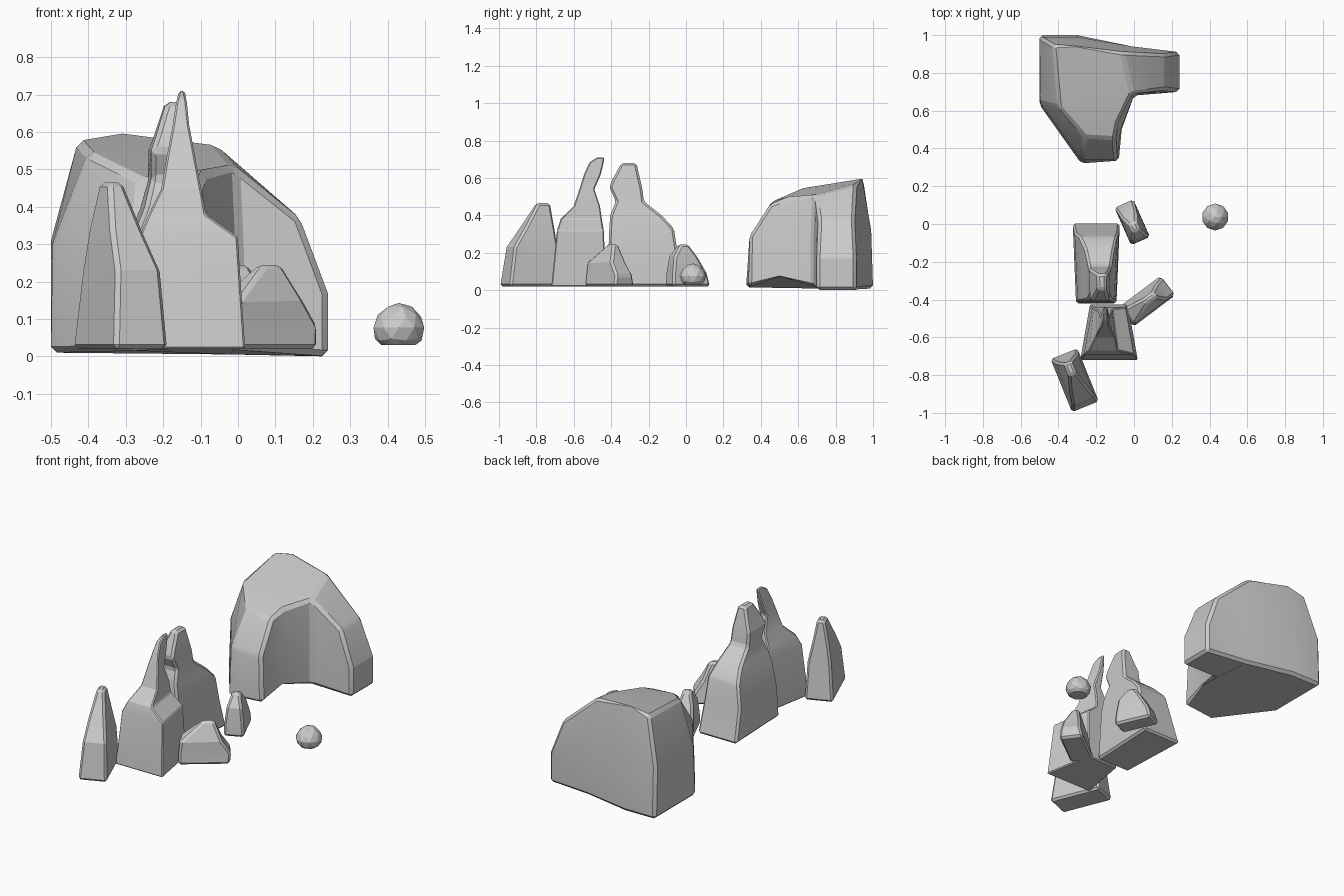
import bpy, bmesh, math
from mathutils import Matrix

if "Cube" in bpy.data.objects:
    bpy.data.objects.remove(bpy.data.objects["Cube"])


def finish(name, bm, bevel):
    """Chamfer the hard edges and turn the bmesh into an object."""
    bmesh.ops.recalc_face_normals(bm, faces=bm.faces[:])
    if bevel:
        hard = [e for e in bm.edges if e.calc_face_angle(0) > math.radians(28)]
        bmesh.ops.bevel(bm, geom=hard, offset=bevel, segments=1, profile=0.5,
                        affect='EDGES', clamp_overlap=True)
    me = bpy.data.meshes.new(name)
    bm.to_mesh(me)
    bm.free()
    ob = bpy.data.objects.new(name, me)
    bpy.context.collection.objects.link(ob)
    bpy.ops.object.select_all(action='DESELECT')
    ob.select_set(True)
    bpy.context.view_layer.objects.active = ob
    bpy.ops.object.shade_smooth_by_angle(angle=math.radians(18))


def loft(bm, rings):
    """Skin a stack of closed rings with quads."""
    vr = [[bm.verts.new(p) for p in r] for r in rings]
    n = len(vr[0])
    for a, b in zip(vr, vr[1:]):
        for i in range(n):
            j = (i + 1) % n
            bm.faces.new((a[i], a[j], b[j], b[i]))
    bm.faces.new(vr[0][::-1])
    return vr


def stone(name, levels, loc=(0, 0), turn=0, front=0, back=0, bevel=0.012):
    """Four-sided tapering rock: levels are (z, x0, x1, y0, y1)."""
    bm = bmesh.new()
    rings = []
    for z, x0, x1, y0, y1 in levels:
        f, b = front * (x1 - x0), back * (x1 - x0)
        rings.append([(x0 + f, y0, z), (x1 - f, y0, z),
                      (x1 - b, y1, z), (x0 + b, y1, z)])
    bm.faces.new(loft(bm, rings)[-1])
    bm.transform(Matrix.Translation((*loc, 0)) @ Matrix.Rotation(math.radians(turn), 4, 'Z'))
    finish(name, bm, bevel)


# Big boulder: two lobes around an inner corner
base = [(-.50, 1.0), (-.30, 1.0), (-.02, .94), (.24, .91), (.24, .70),
        (0, .68), (-.065, .50), (-.08, .335), (-.28, .32), (-.50, .63)]
mid = [(-.50, .99, .31), (-.30, .99, .32), (-.01, .94, .32), (.24, .91, .17), (.24, .70, .17),
       (0, .68, .28), (-.07, .50, .28), (-.09, .34, .29), (-.28, .34, .29), (-.495, .64, .30)]
top = [(-.43, .95, .575), (-.31, .94, .612), (-.06, .91, .567), (.165, .90, .37), (.165, .71, .37),
       (-.01, .69, .51), (-.085, .54, .49), (-.10, .45, .46), (-.26, .46, .475), (-.40, .62, .545)]
low_z = [.01, .01, .005, .0, .0, .02, .06, .02, .015, .01]
bm = bmesh.new()
crown = loft(bm, [[(x, y, z) for (x, y), z in zip(base, low_z)], mid, top])[-1]
for ids in ((2, 3, 4, 5), (0, 1, 2, 5, 9), (9, 5, 6, 7, 8)):
    bm.faces.new([crown[i] for i in ids])
finish("big_boulder", bm, 0.016)

# Two tall spires standing back to back
stone("back_spire", [
    (.02, -.325, -.075, -.42, .005),
    (.20, -.315, -.08, -.415, -.045),
    (.33, -.29, -.09, -.41, -.065),
    (.40, -.26, -.105, -.405, -.13),
    (.475, -.24, -.12, -.375, -.225),
    (.55, -.24, -.125, -.41, -.235),
    (.59, -.225, -.13, -.395, -.245),
    (.68, -.195, -.145, -.345, -.265)], front=.07)
stone("front_spire", [
    (.02, -.285, .02, -.72, -.425),
    (.32, -.265, .0, -.69, -.44),
    (.38, -.24, -.085, -.67, -.45),
    (.45, -.205, -.098, -.60, -.46),
    (.54, -.19, -.115, -.57, -.49),
    (.62, -.175, -.13, -.545, -.455),
    (.685, -.165, -.137, -.515, -.44),
    (.71, -.158, -.142, -.475, -.437)], back=.17)

# Short pointed rock in front
stone("front_rock", [
    (.02, -.077, .077, -.155, .15),
    (.23, -.06, .068, -.125, .125),
    (.34, -.045, .045, -.05, .115),
    (.465, -.02, .022, .03, .10)], loc=(-.315, -.825), turn=22)

# Low side rocks
stone("right_rock", [
    (.02, -.14, .13, -.068, .065),
    (.08, -.14, .137, -.062, .05),
    (.15, -.13, .09, -.06, .04),
    (.245, -.01, .05, -.015, .02)], loc=(.07, -.405), turn=37)
stone("middle_rock", [
    (.02, -.055, .055, -.11, .11),
    (.09, -.052, .052, -.107, .092),
    (.18, -.042, .042, -.095, .04),
    (.245, -.022, .022, -.05, -.005)], loc=(-.01, .01), turn=24)

# Pebble with a flat underside
bm = bmesh.new()
bmesh.ops.create_icosphere(bm, subdivisions=2, radius=.066,
                           matrix=Matrix.Translation((.43, .037, .077)))
cut = bmesh.ops.bisect_plane(bm, geom=bm.verts[:] + bm.edges[:] + bm.faces[:],
                             plane_co=(0, 0, .03), plane_no=(0, 0, -1), clear_outer=True)
bmesh.ops.contextual_create(bm, geom=[e for e in cut['geom_cut'] if isinstance(e, bmesh.types.BMEdge)])
for v in bm.verts:
    if v.co.z < .077:
        v.co.x = .43 + (v.co.x - .43) * 1.08
        v.co.y = .037 + (v.co.y - .037) * 1.08
finish("pebble", bm, 0)
